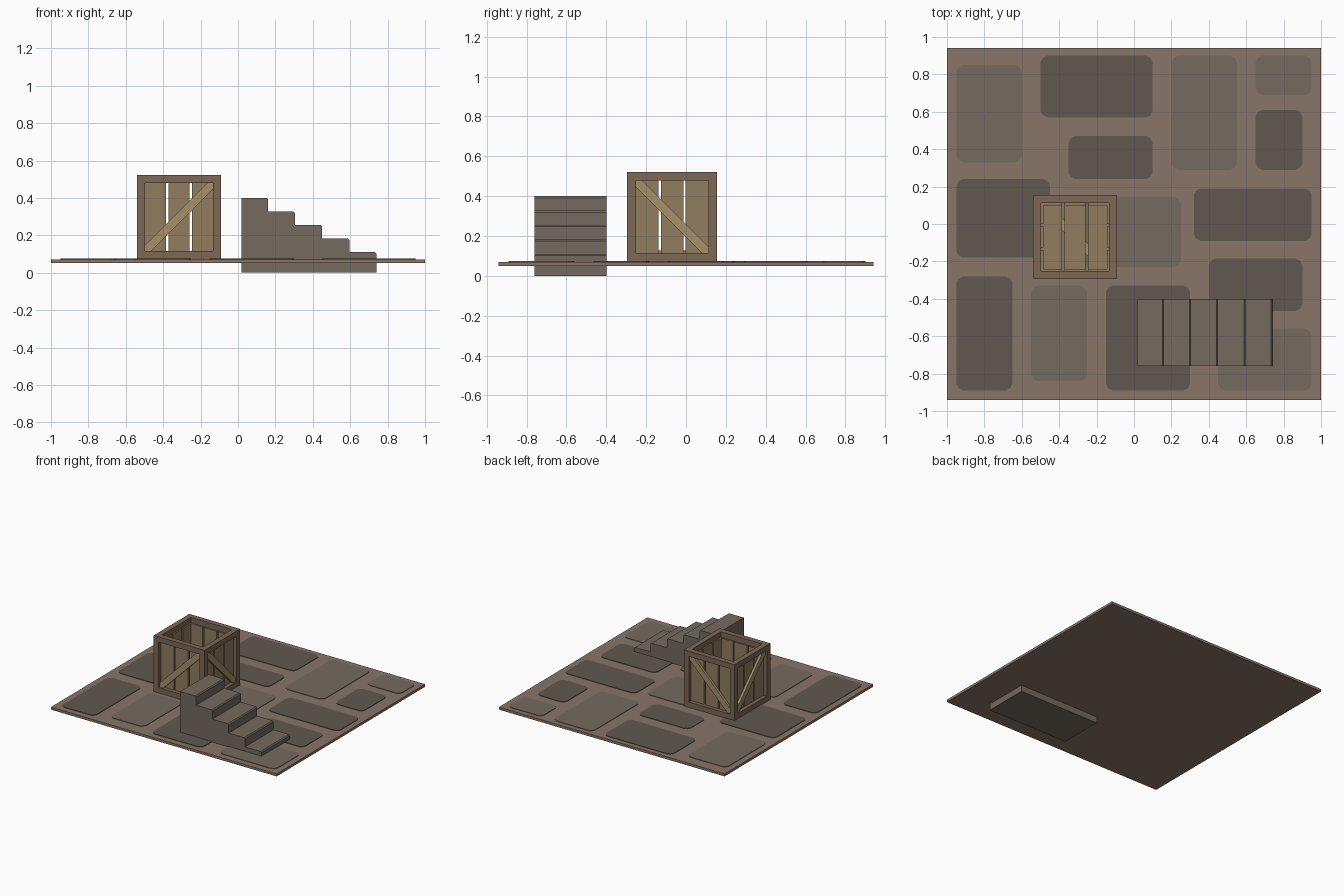
import bpy, bmesh
from math import pi, hypot, atan2
from mathutils import Matrix, Vector

if "Cube" in bpy.data.objects:
    bpy.data.objects.remove(bpy.data.objects["Cube"])


def material(name, rgb):
    m = bpy.data.materials.new(name)
    m.diffuse_color = [((c / 255 + 0.055) / 1.055) ** 2.4 for c in rgb] + [1]
    m.use_nodes = True
    m.node_tree.nodes["Principled BSDF"].inputs["Base Color"].default_value = m.diffuse_color
    return m


MORTAR = material("mortar", (136, 117, 105))
STONE_DARK = material("dark stone", (97, 88, 79))
STONE_LIGHT = material("light stone", (117, 106, 94))
STEP = material("step stone", (117, 106, 94))
FRAME = material("frame wood", (125, 103, 84))
PLANK = material("plank wood", (145, 125, 96))
BRACE = material("brace wood", (166, 144, 106))


def finish(name, bm, mat):
    bmesh.ops.recalc_face_normals(bm, faces=bm.faces)
    me = bpy.data.meshes.new(name)
    bm.to_mesh(me)
    bm.free()
    me.materials.append(mat)
    ob = bpy.data.objects.new(name, me)
    bpy.context.collection.objects.link(ob)
    return ob


def prism(name, points, depth, mat):
    bm = bmesh.new()
    face = bm.faces.new([bm.verts.new(p) for p in points])
    new = bmesh.ops.extrude_face_region(bm, geom=[face])["geom"]
    bmesh.ops.translate(bm, vec=depth, verts=[v for v in new if isinstance(v, bmesh.types.BMVert)])
    return finish(name, bm, mat)


def box(name, lo, hi, mat, matrix=Matrix()):
    lo, hi = Vector(lo), Vector(hi)
    bm = bmesh.new()
    bmesh.ops.create_cube(bm, size=1)
    bmesh.ops.scale(bm, vec=hi - lo, verts=bm.verts)
    bmesh.ops.translate(bm, vec=(lo + hi) / 2, verts=bm.verts)
    bmesh.ops.transform(bm, matrix=matrix, verts=bm.verts)
    return finish(name, bm, mat)


# Ground slab
box("ground_slab", (-1, -0.94, 0.051), (1, 0.94, 0.071), MORTAR)

# Paving stones with clipped corners: x0, x1, y0, y1, dark?
stones = [
    (-.95, -.60, .33, .85, 0), (-.50, .10, .57, .90, 1), (.20, .55, .29, .90, 0),
    (.65, .95, .69, .90, 0), (.65, .90, .29, .61, 1), (-.35, .10, .24, .47, 1),
    (-.95, -.45, -.18, .24, 1), (-.35, .25, -.23, .145, 0), (.32, .95, -.09, .19, 1),
    (.40, .90, -.465, -.185, 1), (-.95, -.65, -.89, -.28, 1), (-.55, -.25, -.84, -.33, 0),
    (-.15, .30, -.89, -.33, 1), (.45, .95, -.89, -.56, 0)]
for i, (x0, x1, y0, y1, dark) in enumerate(stones):
    c, d = 0.035, 0.012
    corners = [(x0, y0, 1, 1), (x1, y0, -1, 1), (x1, y1, -1, -1), (x0, y1, 1, -1)]
    pts = []
    for k, (x, y, sx, sy) in enumerate(corners):
        clip = [(x, y + sy * c), (x + sx * d, y + sy * d), (x + sx * c, y)]
        pts += clip if k % 2 == 0 else clip[::-1]
    prism(f"paving_stone_{i + 1}", [(x, y, 0.06) for x, y in pts], (0, 0, 0.015),
          STONE_DARK if dark else STONE_LIGHT)

# Staircase from a stepped profile with softened nosings
b = 0.008
tops = [0.40, 0.327, 0.255, 0.182, 0.11]
ends = [0.16, 0.305, 0.45, 0.595, 0.74]
profile = [(0.02, 0), (0.02, tops[0])]
for i, (x, z) in enumerate(zip(ends, tops)):
    profile += [(x - b, z), (x, z - b)]
    profile.append((x, tops[i + 1] if i < 4 else 0))
prism("staircase", [(x, -0.76, z) for x, z in profile], (0, 0.36, 0), STEP)

# Crate: twelve frame beams around a cube of half size H
H, W = 0.225, 0.043
CENTRE = Matrix.Translation((-0.315, -0.07, 0.297))
for i in (-1, 1):
    for j in (-1, 1):
        a, c = sorted((i * H, i * (H - W)))
        d, e = sorted((j * H, j * (H - W)))
        L = H - W
        box("corner_post", (a, d, -H), (c, e, H), FRAME, CENTRE)
        box("frame_beam_x", (-L, a, d), (L, c, e), FRAME, CENTRE)
        box("frame_beam_y", (a, -L, d), (c, L, e), FRAME, CENTRE)


# Crate panel facing -y: three planks behind one diagonal brace
def panel(name, matrix, slope):
    L, gap = H - W, 0.012
    w = (2 * L - 2 * gap) / 3
    for k in range(3):
        x = -L + k * (w + gap)
        box(name + "_plank", (x, -H + 0.03, -L), (x + w, -H + 0.055, L), PLANK, matrix)
    t = 0.033
    s = [(-L, -L), (-L + t, -L), (L, L - t), (L, L), (L - t, L), (-L, -L + t)]
    pts = [matrix @ Vector((slope * x, -H + 0.012, z)) for x, z in s]
    prism(name + "_brace", pts, matrix.to_3x3() @ Vector((0, 0.018, 0)), BRACE)


for name, turn, slope in (("front", 0, 1), ("right", 1, -1), ("back", 2, -1), ("left", 3, 1)):
    panel(name, CENTRE @ Matrix.Rotation(turn * pi / 2, 4, 'Z'), slope)
panel("floor", CENTRE @ Matrix.Rotation(pi / 2, 4, 'X'), 1)
